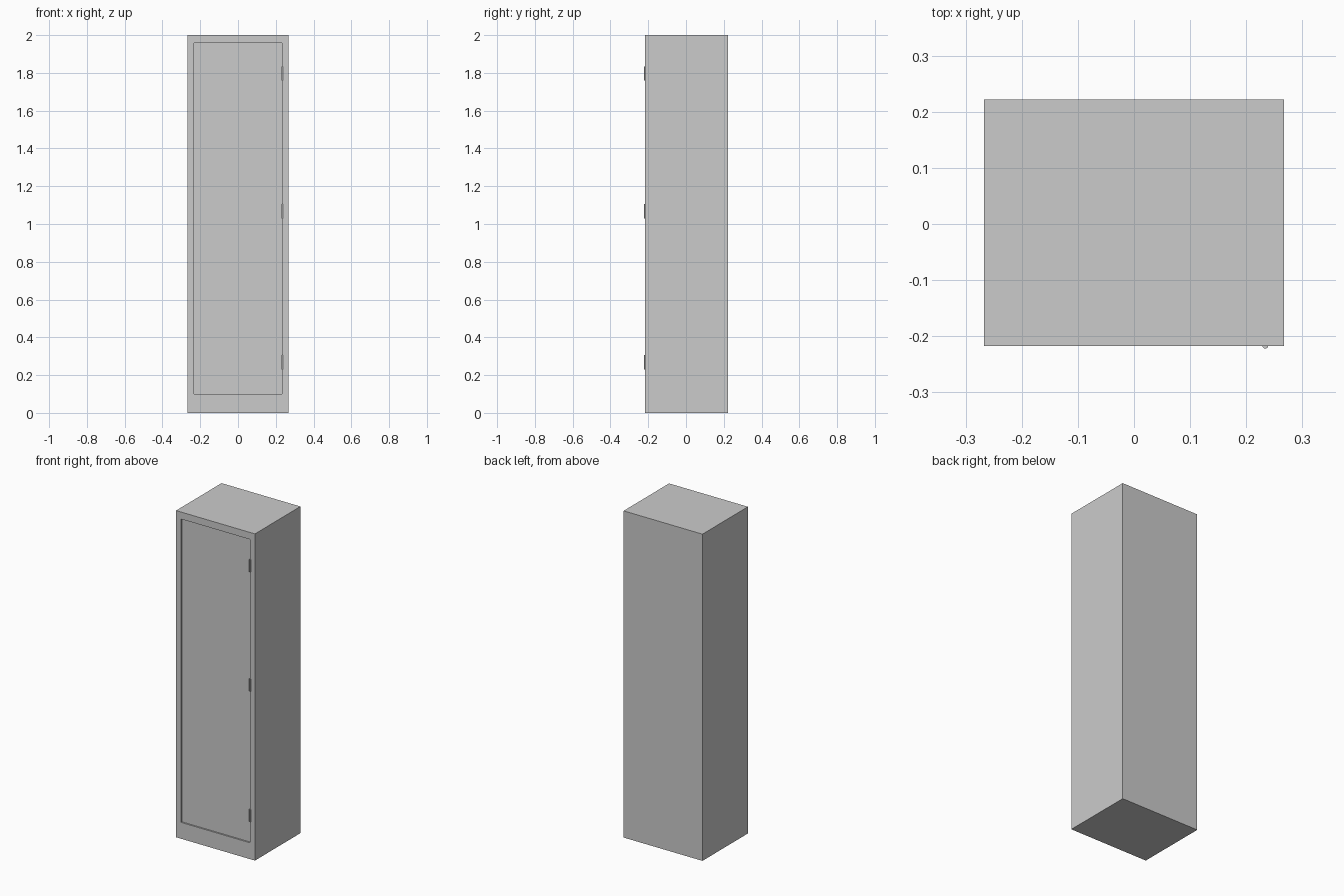
import bpy

if "Cube" in bpy.data.objects:
    bpy.data.objects.remove(bpy.data.objects["Cube"])

FRONT, BACK = -0.2175, 0.222
HALF_W, HEIGHT = 0.267, 2.0
DOOR_HALF, DOOR_LOW, DOOR_HIGH = 0.234, 0.10, 1.957
RECESS, DOOR_THICK = 0.009, 0.015


def box(name, x, y, z):
    """Box from (min, max) pairs along each axis."""
    bpy.ops.mesh.primitive_cube_add(size=1, location=[sum(a) / 2 for a in (x, y, z)])
    ob = bpy.context.object
    ob.name = name
    ob.scale = [a[1] - a[0] for a in (x, y, z)]
    bpy.ops.object.transform_apply(location=False, rotation=False, scale=True)
    return ob


# Cabinet body with a door opening cut into the front
cabinet = box("cabinet_body", (-HALF_W, HALF_W), (FRONT, BACK), (0, HEIGHT))
cutter = box("door_opening_cutter", (-DOOR_HALF, DOOR_HALF),
             (FRONT - 0.05, FRONT + RECESS + DOOR_THICK), (DOOR_LOW, DOOR_HIGH))
cut = cabinet.modifiers.new("door_opening", 'BOOLEAN')
cut.operation = 'DIFFERENCE'
cut.solver = 'EXACT'
cut.object = cutter
bpy.context.view_layer.objects.active = cabinet
bpy.ops.object.modifier_apply(modifier=cut.name)
bpy.data.objects.remove(cutter)

# Door panel, set slightly back from the frame
box("door", (-DOOR_HALF, DOOR_HALF),
    (FRONT + RECESS, FRONT + RECESS + DOOR_THICK), (DOOR_LOW, DOOR_HIGH))

# Hinge barrels along the right door edge
for name, z in (("lower", 0.268), ("middle", 1.067), ("upper", 1.797)):
    bpy.ops.mesh.primitive_cylinder_add(vertices=16, radius=0.0048, depth=0.076,
                                        location=(DOOR_HALF, FRONT, z))
    hinge = bpy.context.object
    hinge.name = name + "_hinge"
    bpy.ops.object.shade_smooth_by_angle()
